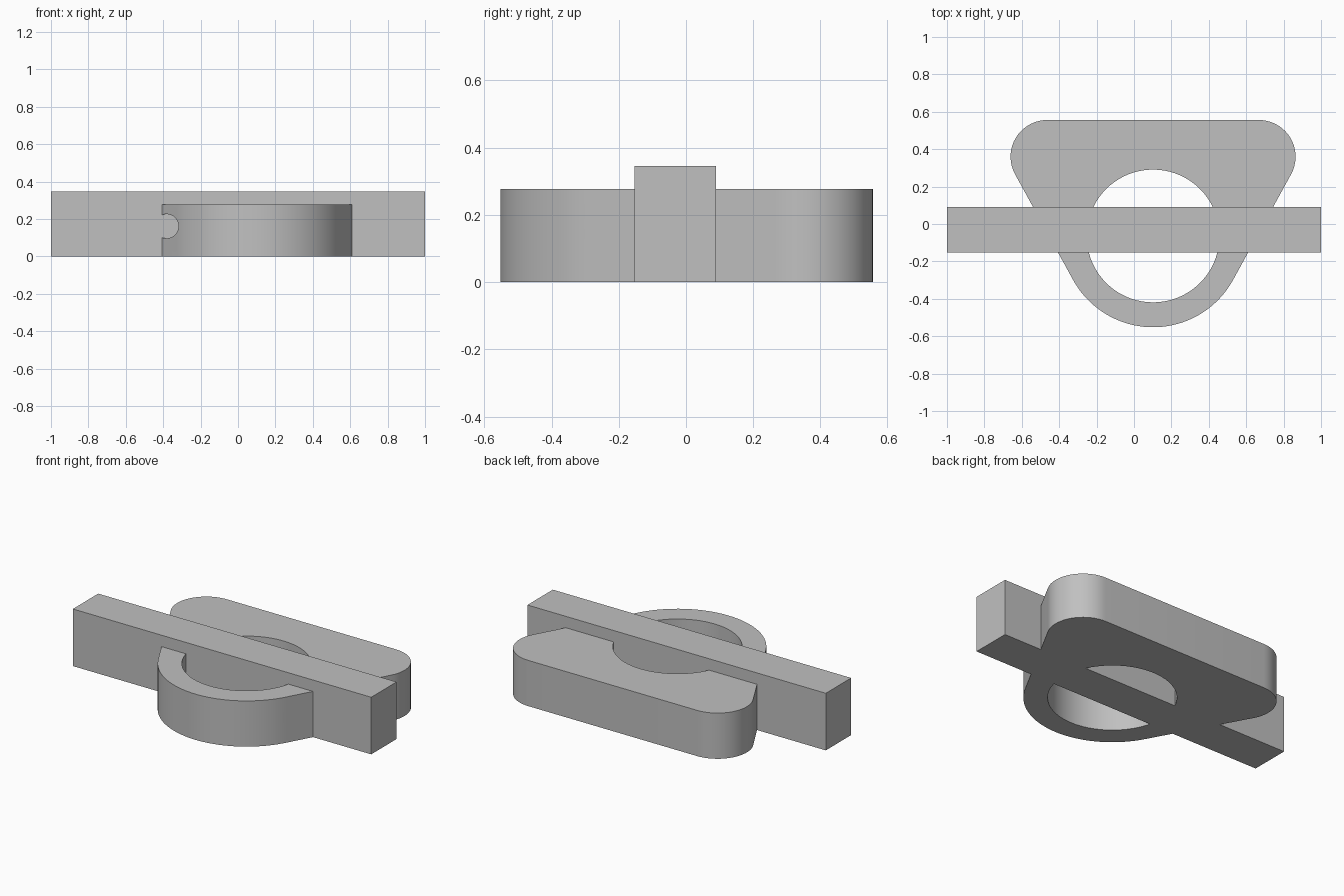
import bpy, bmesh, math
from mathutils import Vector

if "Cube" in bpy.data.objects:
    bpy.data.objects.remove(bpy.data.objects["Cube"])

CX = 0.102            # symmetry axis of the ring body
RING_Y = -0.064       # ring centre
HEIGHT = 0.277

grey = bpy.data.materials.new("plain_grey")
grey.diffuse_color = (0.53, 0.53, 0.53, 1)
grey.use_nodes = True
grey.node_tree.nodes["Principled BSDF"].inputs["Base Color"].default_value = grey.diffuse_color


def finish(name, bm):
    bmesh.ops.recalc_face_normals(bm, faces=bm.faces)
    mesh = bpy.data.meshes.new(name)
    bm.to_mesh(mesh)
    bm.free()
    mesh.materials.append(grey)
    ob = bpy.data.objects.new(name, mesh)
    bpy.context.collection.objects.link(ob)
    return ob


def prism(name, points, z0, z1):
    bm = bmesh.new()
    face = bm.faces.new([bm.verts.new((x, y, z0)) for x, y in points])
    new = bmesh.ops.extrude_face_region(bm, geom=[face])["geom"]
    bmesh.ops.translate(bm, vec=(0, 0, z1 - z0),
                        verts=[v for v in new if isinstance(v, bmesh.types.BMVert)])
    return finish(name, bm)


def arc(cx, cy, r, a0, a1, n):
    return [(cx + r * math.cos(a0 + (a1 - a0) * i / n),
             cy + r * math.sin(a0 + (a1 - a0) * i / n)) for i in range(n + 1)]


def cut(ob, cutter):
    mod = ob.modifiers.new("cut", "BOOLEAN")
    mod.operation = "DIFFERENCE"
    mod.solver = "EXACT"
    mod.object = cutter
    bpy.context.view_layer.objects.active = ob
    bpy.ops.object.modifier_apply(modifier=mod.name)
    bpy.data.objects.remove(cutter)


# Ring body: large front arc joined by tangents to two rounded back corners
R, r, dx, corner_y = 0.488, 0.196, 0.566, 0.36
d = Vector((dx, corner_y - RING_Y))
tangent = math.atan2(d.y, d.x) - math.acos((R - r) / d.length)
outline = arc(CX, RING_Y, R, math.pi - tangent, 2 * math.pi + tangent, 40)
outline += arc(CX + dx, corner_y, r, tangent, math.pi / 2, 18)
outline += arc(CX - dx, corner_y, r, math.pi / 2, math.pi - tangent, 18)
body = prism("ring_body", outline, 0, HEIGHT)

# Round opening through the body
cut(body, prism("opening_cutter", arc(CX, RING_Y, 0.355, 0, 2 * math.pi, 72)[:-1], -0.1, 0.5))

# Drilled side grooves running front to back, ending inside the bar
for side in (-1, 1):
    bm = bmesh.new()
    bmesh.ops.create_cone(bm, cap_ends=True, segments=32, radius1=0.065,
                          radius2=0.065, depth=0.55)
    for v in bm.verts:
        x, y, z = v.co
        v.co = (CX + side * 0.485 + x, z - 0.375, 0.161 + y)
    cut(body, finish("groove_cutter", bm))

# Cross bar
bar = prism("cross_bar", [(-1, -0.153), (1, -0.153), (1, 0.09), (-1, 0.09)], 0, 0.346)

# Smooth curved walls, sharp rims
bpy.ops.object.select_all(action="DESELECT")
body.select_set(True)
bpy.context.view_layer.objects.active = body
bpy.ops.object.shade_smooth_by_angle(angle=math.radians(30))
